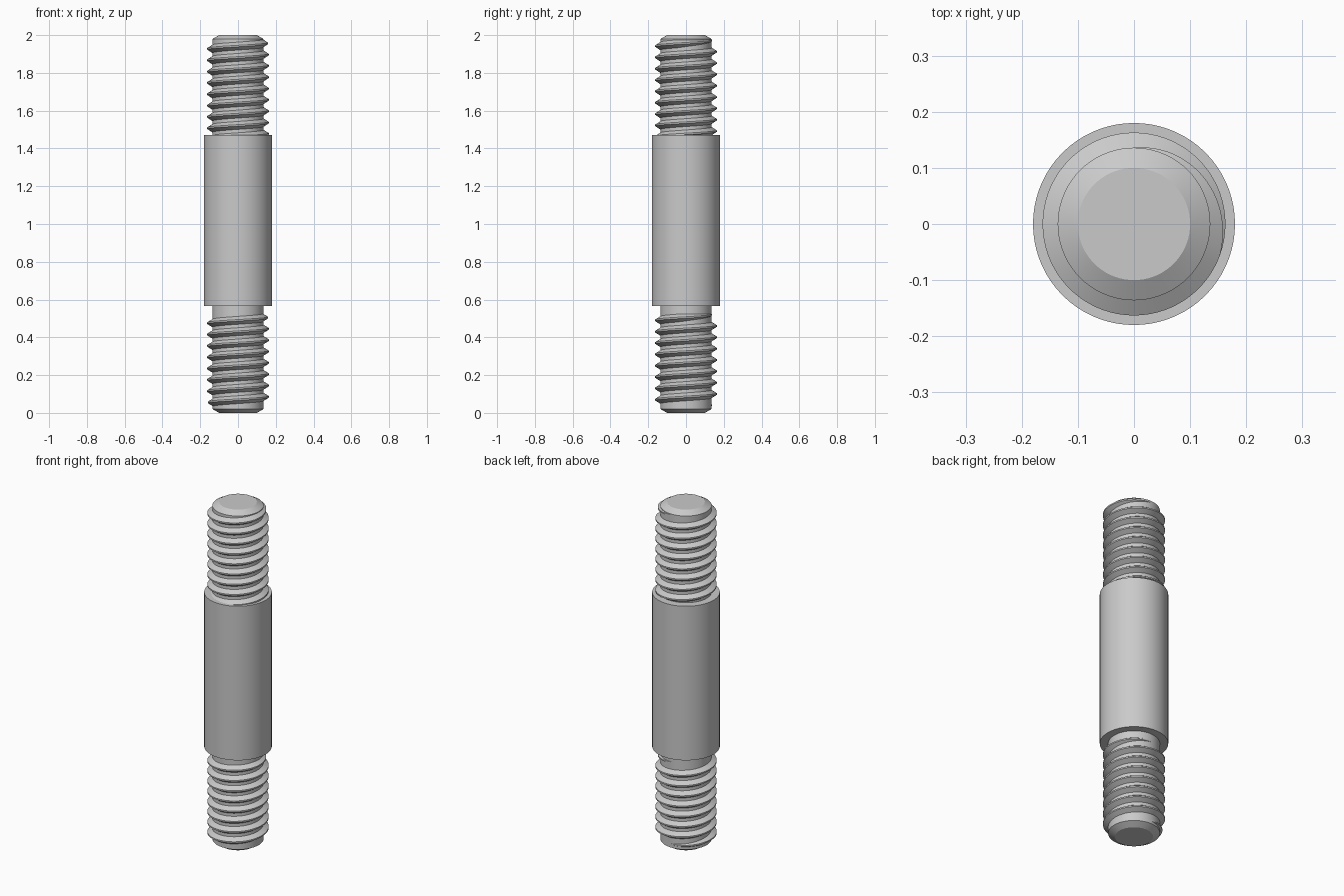
import bpy, bmesh, math

if "Cube" in bpy.data.objects:
    bpy.data.objects.remove(bpy.data.objects["Cube"])

steel = bpy.data.materials.new("steel grey")
steel.diffuse_color = (0.59, 0.59, 0.59, 1)
steel.use_nodes = True
steel.node_tree.nodes["Principled BSDF"].inputs["Base Color"].default_value = steel.diffuse_color

SEGS = 72                      # sides per turn
ROOT, CREST, SHANK = 0.136, 0.163, 0.18
PITCH = 0.06


def finish(name, bm):
    bmesh.ops.recalc_face_normals(bm, faces=bm.faces)
    mesh = bpy.data.meshes.new(name)
    bm.to_mesh(mesh)
    bm.free()
    mesh.materials.append(steel)
    obj = bpy.data.objects.new(name, mesh)
    bpy.context.collection.objects.link(obj)
    bpy.ops.object.select_all(action='DESELECT')
    obj.select_set(True)
    bpy.context.view_layer.objects.active = obj
    bpy.ops.object.shade_smooth_by_angle(angle=math.radians(25))
    return obj


def ring_point(r, a, z):
    return (r * math.cos(a), r * math.sin(a), z)


def lathe(name, profile):
    """Closed solid of revolution from (radius, height) points."""
    bm = bmesh.new()
    rings = [[bm.verts.new(ring_point(r, 2 * math.pi * i / SEGS, z)) for i in range(SEGS)]
             for r, z in profile]
    for low, high in zip(rings, rings[1:]):
        for i in range(SEGS):
            j = (i + 1) % SEGS
            bm.faces.new((low[i], low[j], high[j], high[i]))
    bm.faces.new(rings[0])
    bm.faces.new(rings[-1])
    return finish(name, bm)


def thread(name, z_start, turns):
    """Right-handed ridge starting and ending at the +y side, fading at both ends."""
    bm = bmesh.new()
    fade = math.radians(110)
    total = turns * 2 * math.pi
    steps = turns * SEGS
    rows = []
    for i in range(steps + 1):
        t = total * i / steps
        k = min(1, t / fade, (total - t) / fade)
        a, z = t + math.pi / 2, z_start + PITCH * t / (2 * math.pi)
        top = ROOT + (CREST - ROOT) * k
        half = 0.004 + 0.017 * k
        section = ((ROOT - 0.004, -half), (ROOT, -half), (top, -0.004),
                   (top, 0.004), (ROOT, half), (ROOT - 0.004, half))
        rows.append([bm.verts.new(ring_point(r, a, z + dz)) for r, dz in section])
    for p, q in zip(rows, rows[1:]):
        for j in range(6):
            n = (j + 1) % 6
            bm.faces.new((p[j], p[n], q[n], q[j]))
    bm.faces.new(rows[0])
    bm.faces.new(rows[-1])
    return finish(name, bm)


# Plain middle section
lathe("shank", [(SHANK, 0.565), (SHANK, 1.47)])

# Chamfered cores at each end
lathe("lower_core", [(0.10, 0), (ROOT, 0.021), (ROOT, 0.57)])
lathe("upper_core", [(ROOT, 1.465), (ROOT, 1.979), (0.10, 2)])

# Helical ridges
thread("lower_thread", 0.04, 8)
thread("upper_thread", 1.432, 9)
